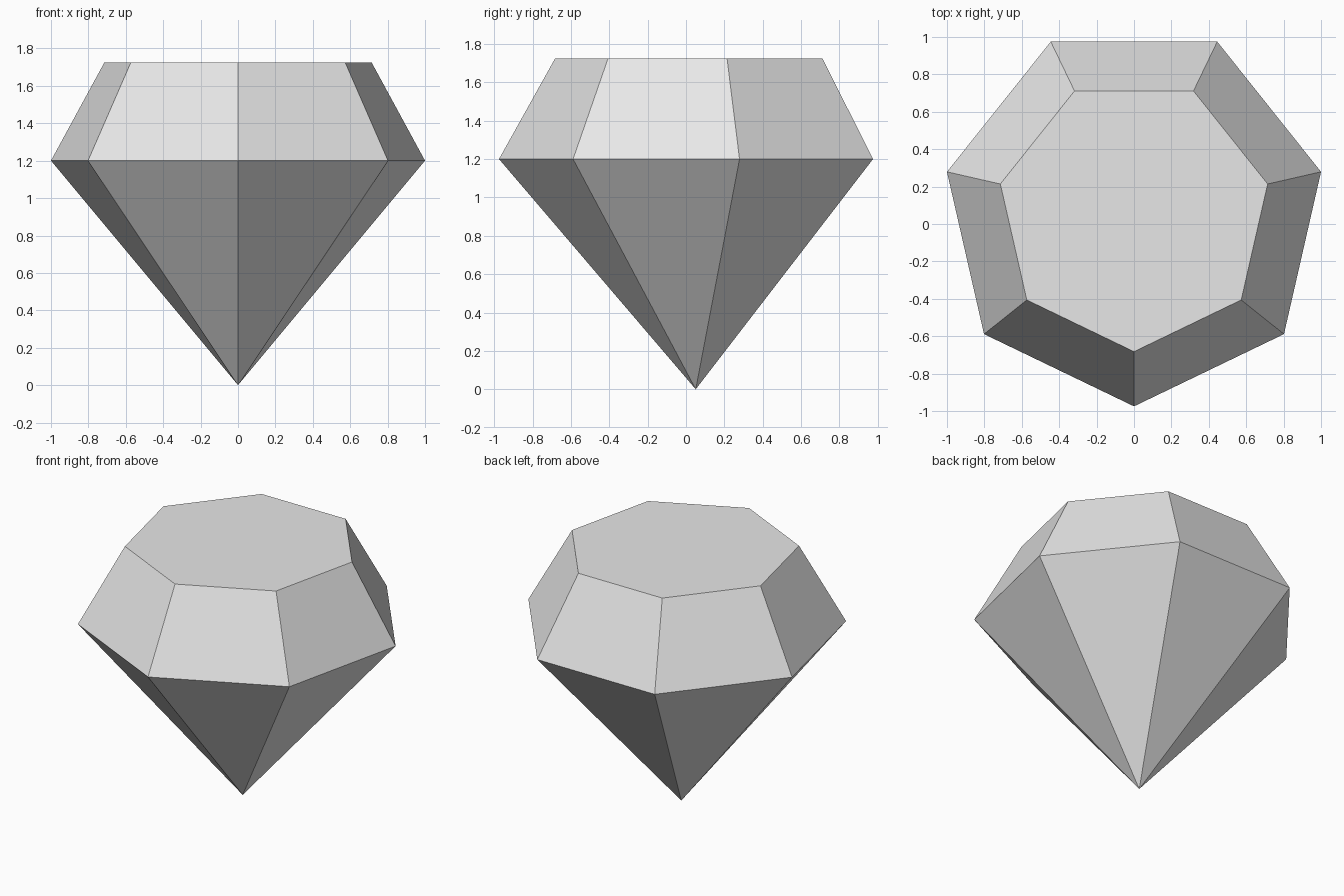
import bpy
import bmesh
from math import sin, cos, pi

cube = bpy.data.objects.get("Cube")
if cube:
    bpy.data.objects.remove(cube, do_unlink=True)

SIDES = 7
GIRDLE_RADIUS = 1 / cos(pi / 14)
TABLE_RADIUS = 0.733
GIRDLE_Z, TABLE_Z = 1.2, 1.725
CENTRE_Y = GIRDLE_RADIUS * (1 - cos(pi / SIDES)) / 2

# Single pale grey stone colour
stone = bpy.data.materials.new("pale grey")
stone.use_nodes = True
grey = (0.8, 0.8, 0.8, 1)
stone.diffuse_color = grey
stone.node_tree.nodes["Principled BSDF"].inputs["Base Color"].default_value = grey


def ring(bm, radius, z):
    """Heptagon with one corner pointing to the front."""
    angles = [2 * pi * i / SIDES for i in range(SIDES)]
    return [bm.verts.new((radius * sin(a), CENTRE_Y - radius * cos(a), z))
            for a in angles]


bm = bmesh.new()
tip = bm.verts.new((0, CENTRE_Y, 0))
girdle = ring(bm, GIRDLE_RADIUS, GIRDLE_Z)
table = ring(bm, TABLE_RADIUS, TABLE_Z)

# Pointed lower facets, sloping crown facets and flat table
for i in range(SIDES):
    j = (i + 1) % SIDES
    bm.faces.new((tip, girdle[j], girdle[i]))
    bm.faces.new((girdle[i], girdle[j], table[j], table[i]))
bm.faces.new(table)
bmesh.ops.recalc_face_normals(bm, faces=bm.faces)

mesh = bpy.data.meshes.new("cut_gem")
bm.to_mesh(mesh)
bm.free()
mesh.materials.append(stone)
gem = bpy.data.objects.new("cut_gem", mesh)
bpy.context.collection.objects.link(gem)
